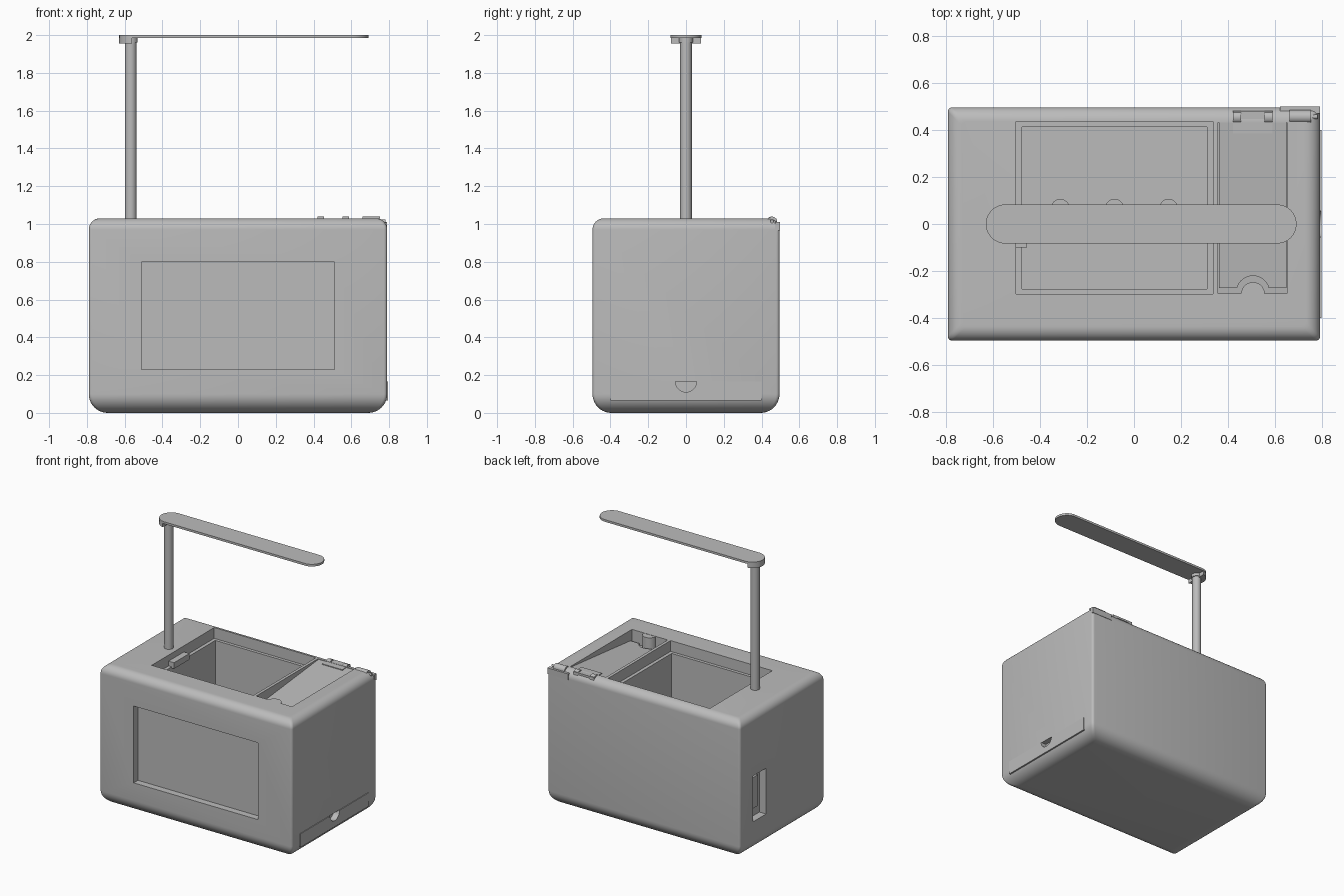
import bpy, bmesh, math
from mathutils import Vector

cube = bpy.data.objects.get("Cube")
if cube:
    bpy.data.objects.remove(cube, do_unlink=True)

grey = bpy.data.materials.new("plain grey")
grey.use_nodes = True
grey.diffuse_color = (0.5, 0.5, 0.5, 1)
grey.node_tree.nodes["Principled BSDF"].inputs["Base Color"].default_value = (0.5, 0.5, 0.5, 1)

TOP = 1.03


def finish(name, bm):
    bmesh.ops.recalc_face_normals(bm, faces=bm.faces)
    mesh = bpy.data.meshes.new(name)
    bm.to_mesh(mesh)
    bm.free()
    mesh.materials.append(grey)
    obj = bpy.data.objects.new(name, mesh)
    bpy.context.collection.objects.link(obj)
    return obj


def loft(name, rings):
    """Skin a stack of closed rings and cap both ends."""
    bm = bmesh.new()
    rows = [[bm.verts.new(p) for p in ring] for ring in rings]
    for a, b in zip(rows, rows[1:]):
        for i in range(len(a)):
            j = (i + 1) % len(a)
            bm.faces.new((a[i], a[j], b[j], b[i]))
    bm.faces.new(rows[0])
    bm.faces.new(rows[-1])
    return finish(name, bm)


def prism(name, outline, axis, lo, hi):
    """Extrude a 2D outline along x, y or z."""
    place = {"x": lambda p, t: (t, p[0], p[1]),
             "y": lambda p, t: (p[0], t, p[1]),
             "z": lambda p, t: (p[0], p[1], t)}[axis]
    return loft(name, [[place(p, t) for p in outline] for t in (lo, hi)])


def box(name, x, y, z):
    return prism(name, [(x[0], y[0]), (x[1], y[0]), (x[1], y[1]), (x[0], y[1])], "z", *z)


def arc(cx, cy, r, start, end, n=24):
    angles = [math.radians(start + (end - start) * i / n) for i in range(n + 1)]
    return [(cx + r * math.cos(a), cy + r * math.sin(a)) for a in angles]


def rod(name, axis, cx, cy, r, lo, hi):
    return prism(name, arc(cx, cy, r, 0, 360, 32)[:-1], axis, lo, hi)


def cut(obj, cutters):
    for c in cutters:
        mod = obj.modifiers.new("cut", "BOOLEAN")
        mod.operation = "DIFFERENCE"
        mod.solver = "EXACT"
        mod.object = c
    bpy.context.view_layer.update()
    graph = bpy.context.evaluated_depsgraph_get()
    mesh = bpy.data.meshes.new_from_object(obj.evaluated_get(graph))
    obj.modifiers.clear()
    obj.data = mesh
    for c in cutters:
        bpy.data.objects.remove(c, do_unlink=True)


# Housing: rounded top and bottom edges, tight vertical corners
def housing_ring(inset, z):
    hx, hy, r = 0.79 - inset, 0.495 - inset, 0.018
    ring = []
    for sx, sy, a in ((1, 1, 0), (-1, 1, 90), (-1, -1, 180), (1, -1, 270)):
        ring += arc(sx * (hx - r), sy * (hy - r), r, a, a + 90, 4)
    return [(x, y, z) for x, y in ring]


def fillet(r, centre_z, start, end):
    return [(r - c, z) for c, z in arc(0, centre_z, r, start, end, 10)]


profile = fillet(0.1, 0.1, -90, 0) + fillet(0.06, TOP - 0.06, 0, 90)
housing = loft("housing", [housing_ring(i, z) for i, z in profile])

# Front recess, tank with ledge and drain holes, side slot
notch = arc(0, 0.165, 0.056, 180, 360)
cutters = [
    box("cut_window", (-0.51, 0.51), (-0.6, -0.445), (0.23, 0.8)),
    box("cut_ledge", (-0.5, 0.335), (-0.298, 0.435), (0.95, 1.2)),
    box("cut_tank", (-0.475, 0.31), (-0.275, 0.412), (0.22, 1.1)),
    box("cut_slot", (-0.9, -0.735), (0.19, 0.34), (0.23, 0.57)),
    prism("cut_notch", notch, "x", 0.75, 0.9),
]
cutters += [rod("cut_drain", "z", x, 0.068, 0.037, 0.14, 0.3) for x in (-0.313, -0.083, 0.147)]
# Lid recess with a sloping floor
cutters.append(prism("cut_lid_recess",
                     [(-0.295, 0.93), (0.43, 1.005), (0.43, 1.2), (-0.295, 1.2)],
                     "x", 0.357, 0.65))
cut(housing, cutters)

# Drawer front with half-round finger notch
drawer = box("drawer_front", (0.72, 0.795), (-0.4, 0.4), (0.065, 0.165))
cut(drawer, [prism("cut_drawer_notch", arc(0, 0.166, 0.056, 180, 360), "x", 0.7, 0.9)])

# Sloping lid with a notch around the housing tab
lid = prism("lid", [(-0.272, 0.935), (0.43, 1.006), (0.43, 1.026), (-0.272, 0.955)],
            "x", 0.36, 0.647)
cut(lid, [rod("cut_lid_notch", "z", 0.505, -0.29, 0.07, 0.8, 1.2)])
prism("lid_tab", arc(0.505, -0.297, 0.05, 0, 180), "z", 0.92, TOP - 0.002)

# Hinge: plate, knuckles, motor barrel, pin and back bracket
prism("hinge_plate", [(0.385, 1.015), (0.48, 1.015), (0.48, 1.03), (0.385, 1.027)],
      "x", 0.42, 0.588)
for i, x in enumerate((0.42, 0.553)):
    rod("hinge_knuckle_%d" % (i + 1), "x", 0.453, 1.011, 0.028, x, x + 0.035)
rod("hinge_barrel", "x", 0.455, 1.011, 0.028, 0.66, 0.752)
rod("hinge_pin", "x", 0.455, 1.014, 0.009, 0.75, 0.78)
box("hinge_bracket", (0.62, 0.79), (0.47, 0.498), (0.965, 1.01))

# Clip on the tank ledge and switch in the side slot
box("ledge_clip", (-0.5, -0.455), (-0.1, 0.08), (0.94, 0.985))
box("slot_switch", (-0.755, -0.72), (0.235, 0.3), (0.3, 0.53))

# Lamp: post, socket, end bracket and long rounded head
rod("lamp_post", "z", -0.568, 0, 0.031, 1.0, 1.97)
rod("lamp_socket", "z", -0.568, 0, 0.037, 1.962, 1.99)
prism("lamp_bracket", arc(-0.548, 0, 0.081, 100, 260), "z", 1.955, 1.99)
prism("lamp_head", arc(-0.546, 0, 0.083, 90, 270) + arc(0.607, 0, 0.083, -90, 90),
      "z", 1.984, 2.0)

# Smooth the curves, keep the edges crisp
for obj in bpy.context.collection.objects:
    if obj.type == "MESH" and obj.data.materials and obj.data.materials[0] == grey:
        obj.data.shade_smooth()
        obj.data.set_sharp_from_angle(angle=math.radians(30))
